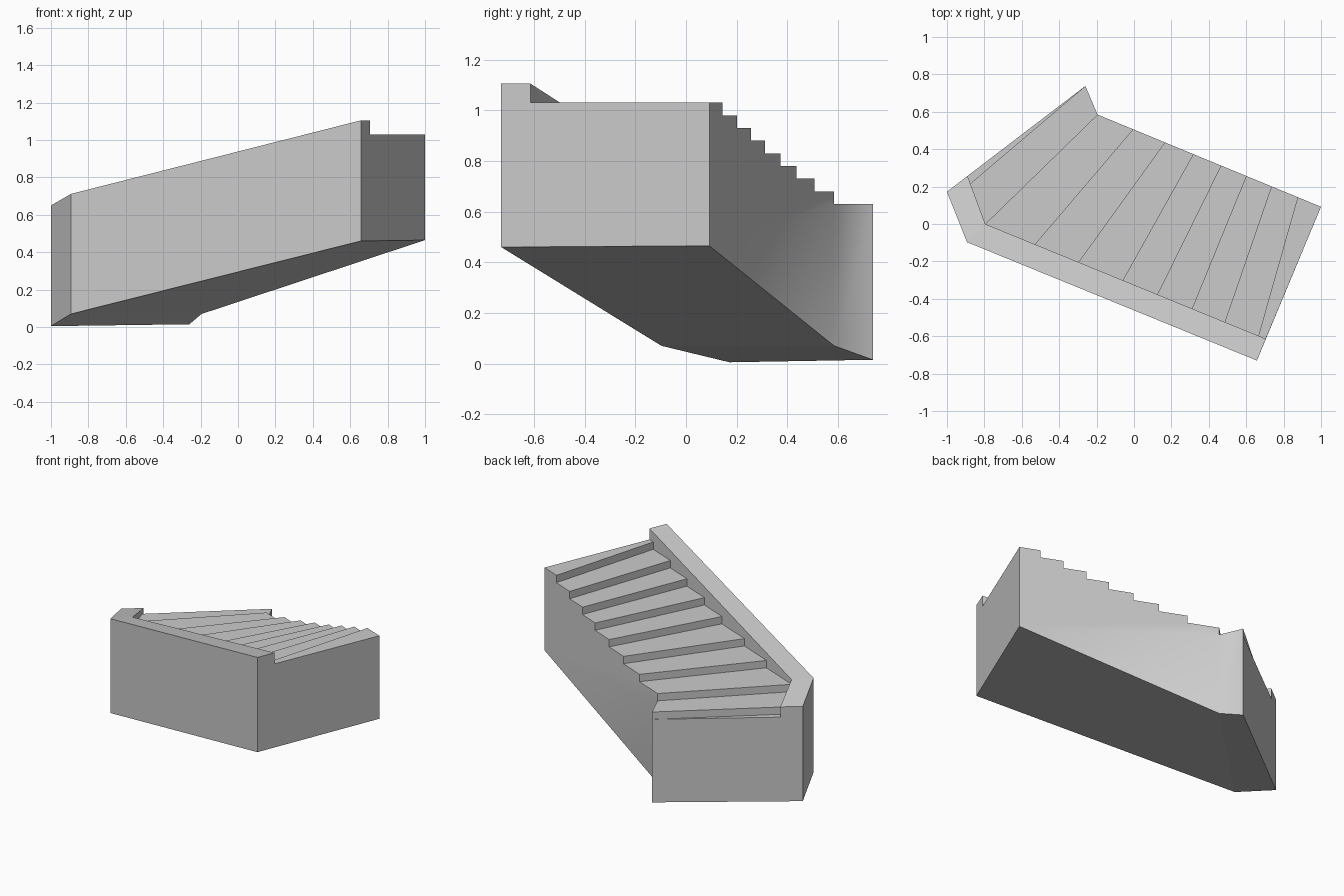
import bpy, bmesh
from mathutils import Vector

if "Cube" in bpy.data.objects:
    bpy.data.objects.remove(bpy.data.objects["Cube"])

stone = bpy.data.materials.new("grey stone")
stone.diffuse_color = (0.6, 0.6, 0.6, 1)
stone.use_nodes = True
stone.node_tree.nodes["Principled BSDF"].inputs["Base Color"].default_value = stone.diffuse_color

# Plan corners (x, y)
A, B, C = (-1, .172), (-.893, -.097), (.657, -.73)         # outer parapet line
D, E, F = (1, .092), (-.195, .585), (-.26, .738)           # open side of the stair
A2, B2, C2 = (-.89, .257), (-.795, 0), (.705, -.614)       # inner parapet line
BOTTOM = {A: .005, B: .07, C: .46, D: .465, E: .07, F: .015}
RIM = {A: .65, B: .712, C: 1.105, A2: .65, B2: .712, C2: 1.105}


def on_line(p, q, x):
    t = (x - p[0]) / (q[0] - p[0])
    return (x, p[1] + t * (q[1] - p[1]))


# Riser lines: inner and outer ends, from the top step down
inner = [on_line(B2, C2, x) for x in (.665, .485, .31, .125, -.06, -.297, -.53)]
inner += [B2, on_line(A2, B2, -.875)]
outer = [on_line(D, E, x) for x in (.875, .735, .6, .465, .317, .165, -.005)] + [E, F]
Z = [1.03 - .05 * i for i in range(10)]


def at(p, z):
    return (p[0], p[1], z)


def zigzag(ends, first, last):
    """Stepped edge running down the riser ends."""
    pts = []
    for i in range(first, last):
        pts += [at(ends[i], Z[i]), at(ends[i], Z[i + 1])]
    return pts


def build(name, faces):
    """faces: (points, outward hint, smooth)"""
    bm = bmesh.new()
    for pts, hint, smooth in faces:
        f = bm.faces.new([bm.verts.new(p) for p in pts])
        f.normal_update()
        if f.normal.dot(Vector(hint)) < 0:
            f.normal_flip()
        f.smooth = smooth
    bmesh.ops.remove_doubles(bm, verts=bm.verts, dist=.0005)
    me = bpy.data.meshes.new(name)
    bm.to_mesh(me)
    bm.free()
    me.materials.append(stone)
    ob = bpy.data.objects.new(name, me)
    bpy.context.collection.objects.link(ob)


UP, DOWN = (0, 0, 1), (0, 0, -1)

# Winding treads and risers
steps = [([at(p, Z[0]) for p in (C2, D, outer[0], inner[0])], UP, False)]
for i in range(9):
    a, b = inner[i], outer[i]
    steps.append(([at(a, Z[i]), at(b, Z[i]), at(b, Z[i + 1]), at(a, Z[i + 1])],
                  (-1, .5, 0), False))
    if i < 8:
        steps.append(([at(p, Z[i + 1]) for p in (a, b, outer[i + 1], inner[i + 1])], UP, False))
steps.append(([at(p, Z[9]) for p in (inner[8], F, A2)], UP, False))
build("stair_flight", steps)

# Parapet: sloping top and stepped inner faces
rim = lambda *ps: [at(p, RIM[p]) for p in ps]
build("parapet", [
    (rim(A, B, B2, A2), UP, False),
    (rim(B, C, C2, B2), UP, False),
    (rim(B2, C2) + [at(C2, Z[0])] + zigzag(inner, 0, 8), (.4, 1, 0), False),
    (rim(A2, B2) + [at(B2, Z[8])] + zigzag(inner, 8, 9) + [at(A2, Z[9])], (1, .3, 0), False),
])

# Outer walls and sloping underside; the open side wall is smooth round its bend
low = lambda *ps: [at(p, BOTTOM[p]) for p in ps]
build("outer_walls", [
    (low(A, B) + rim(B, A), (-1, -.4, 0), False),
    (low(B, C) + rim(C, B), (-.4, -1, 0), False),
    (low(C, D) + [at(D, Z[0]), at(C2, Z[0])] + rim(C2, C), (1, -.4, 0), False),
    (low(E, D) + [at(D, Z[0])] + zigzag(outer, 0, 8), (.4, 1, 0), True),
    (low(F, E) + [at(E, Z[8]), at(F, Z[8]), at(F, Z[9])], (1, .4, 0), True),
    (low(A, F) + [at(F, Z[9]), at(A2, Z[9])] + rim(A2, A), (-.6, .8, 0), False),
    (low(A, B, E, F), DOWN, False),
    (low(B, C, D, E), DOWN, False),
])
